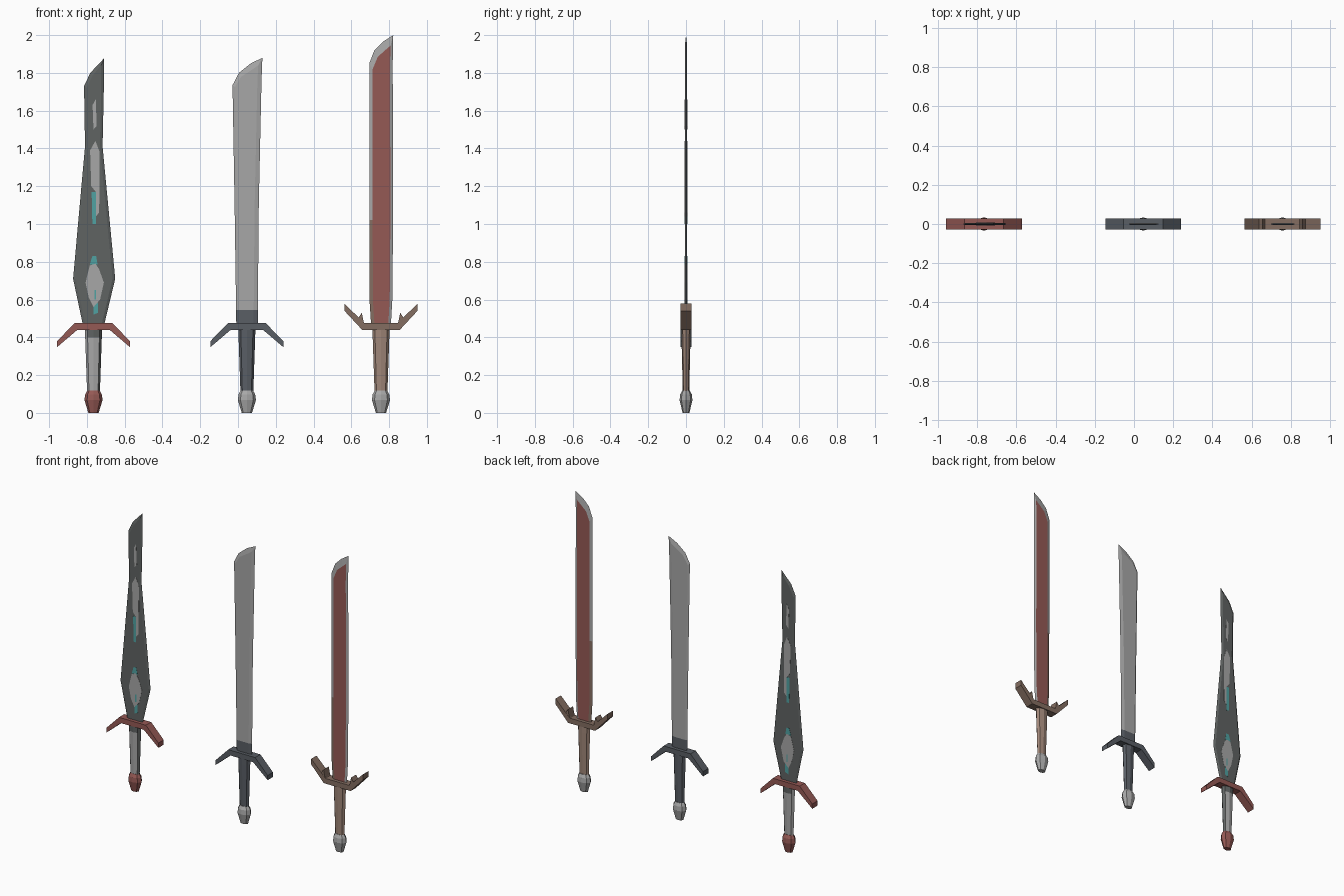
import bpy, bmesh, math

if "Cube" in bpy.data.objects:
    bpy.data.objects.remove(bpy.data.objects["Cube"])


def material(name, rgb):
    m = bpy.data.materials.new(name)
    m.diffuse_color = (*rgb, 1)
    m.use_nodes = True
    m.node_tree.nodes["Principled BSDF"].inputs["Base Color"].default_value = m.diffuse_color
    return m


GREY = material("light steel", (0.39, 0.39, 0.39))
DARK = material("dark iron", (0.115, 0.125, 0.123))
SLATE = material("slate", (0.10, 0.112, 0.13))
RED = material("dull red", (0.30, 0.10, 0.09))
TAN = material("tan leather", (0.35, 0.24, 0.19))
BROWN = material("brown bronze", (0.23, 0.155, 0.12))
TEAL = material("teal", (0.08, 0.36, 0.36))


def finish(name, bm, x, mats, rule=None):
    bmesh.ops.remove_doubles(bm, verts=bm.verts, dist=1e-5)
    bmesh.ops.recalc_face_normals(bm, faces=bm.faces)
    me = bpy.data.meshes.new(name)
    if rule:
        for f in bm.faces:
            f.material_index = rule(f.calc_center_median())
    bm.to_mesh(me)
    bm.free()
    for m in mats:
        me.materials.append(m)
    ob = bpy.data.objects.new(name, me)
    ob.location.x = x
    bpy.context.collection.objects.link(ob)
    return ob


def prism(name, pts, y0, y1, x, mat):
    """Outline in x, z extruded along y."""
    bm = bmesh.new()
    f = bm.faces.new([bm.verts.new((px, y0, pz)) for px, pz in pts])
    r = bmesh.ops.extrude_face_region(bm, geom=[f])
    for v in r["geom"]:
        if isinstance(v, bmesh.types.BMVert):
            v.co.y = y1
    return finish(name, bm, x, [mat])


def lathe(name, rings, x, mats, rule=None, n=8):
    """Stack of elliptical rings (z, rx, ry) with capped ends."""
    bm = bmesh.new()
    loops = []
    for z, rx, ry in rings:
        loops.append([bm.verts.new((rx * math.cos(a), ry * math.sin(a), z))
                      for a in (2 * math.pi * i / n for i in range(n))])
    for a, b in zip(loops, loops[1:]):
        for i in range(n):
            j = (i + 1) % n
            bm.faces.new((a[i], a[j], b[j], b[i]))
    bm.faces.new(loops[0][::-1])
    bm.faces.new(loops[-1])
    return finish(name, bm, x, mats, rule)


def blade(name, rows, inset_l, inset_r, x, mats, rule=None, t=0.006):
    """Rows (z, left, right, drop): sharp edges at y = 0, raised flat between."""
    bm = bmesh.new()
    loops = []
    for z, l, r, drop in rows:
        ir = r - inset_r
        il = min(l + inset_l, ir)
        co = [(l, 0, z), (il, -t, z - drop), (ir, -t, z - drop),
              (r, 0, z), (ir, t, z - drop), (il, t, z - drop)]
        loops.append([bm.verts.new(c) for c in co])
    for a, b in zip(loops, loops[1:]):
        for i in range(6):
            j = (i + 1) % 6
            bm.faces.new((a[i], a[j], b[j], b[i]))
    # close the inner tip
    top = loops[-1]
    bm.faces.new((top[0], top[1], top[5]))
    bm.faces.new((top[1], top[2], top[4], top[5]))
    bm.faces.new((top[2], top[3], top[4]))
    bmesh.ops.dissolve_degenerate(bm, dist=1e-5, edges=bm.edges)
    return finish(name, bm, x, mats, rule)


def mirrored(half):
    """Half outline from bottom centre to top centre, reflected in x."""
    return half + [(-px, pz) for px, pz in reversed(half)]


DOWN = mirrored([(0.085, 0.44), (0.193, 0.348), (0.193, 0.38), (0.10, 0.475)])
UP = mirrored([(0.10, 0.44), (0.193, 0.54), (0.193, 0.578), (0.088, 0.475)])
POMMEL = [(0, 0.027, 0.018), (0.068, 0.048, 0.034), (0.098, 0.044, 0.031), (0.118, 0.033, 0.02)]
GRIP = [(0.11, 0.034, 0.017), (0.40, 0.044, 0.024), (0.45, 0.045, 0.025)]

LEFT, MID, RIGHT = -0.765, 0.047, 0.757

# Pommels, grips and guards
for tag, x, pom, grip, guard, shape in (
        ("left", LEFT, RED, GREY, RED, DOWN),
        ("middle", MID, GREY, SLATE, SLATE, DOWN),
        ("right", RIGHT, GREY, TAN, BROWN, UP)):
    lathe(tag + "_pommel", POMMEL, x, [pom])
    rule = None
    if tag == "left":   # worn grip, dark on one side and under the guard
        rule = lambda c: int(c.x > 0.03 or (c.z > 0.4 and c.x > -0.02))
    lathe(tag + "_grip", GRIP, x, [grip, DARK], rule)
    prism(tag + "_guard", shape, -0.028, 0.028, x, guard)

# Small prongs on the right guard
for s in (-1, 1):
    prism("guard_prong", [(s * 0.088, 0.465), (s * 0.125, 0.495), (s * 0.102, 0.53)],
          -0.027, 0.027, RIGHT, BROWN)

# Left blade: leaf shaped
blade("left_blade", [
    (0.46, -0.055, 0.055, 0), (0.71, -0.108, 0.115, 0), (1.41, -0.045, 0.048, 0),
    (1.73, -0.05, 0.055, 0.01), (1.80, -0.017, 0.055, 0.012), (1.876, 0.055, 0.055, 0.035)],
    0.014, 0.014, LEFT, [DARK])

# Middle blade: broad, dark at the root
blade("middle_blade", [
    (0.46, -0.056, 0.058, 0), (0.545, -0.057, 0.058, 0), (1.1, -0.065, 0.063, 0),
    (1.735, -0.076, 0.077, 0.01), (1.80, -0.042, 0.079, 0.02), (1.85, 0.02, 0.081, 0.03),
    (1.88, 0.082, 0.082, 0.04)],
    0.012, 0.022, MID, [GREY, SLATE], lambda c: int(c.z < 0.545))


# Right blade: red flats, steel rim turning bronze low on the left
def right_rule(c):
    if abs(c.y) > 0.0055:
        return 1
    return 2 if c.z < 1.02 and c.x < 0 else 0


blade("right_blade", [
    (0.46, -0.052, 0.052, 0), (0.60, -0.061, 0.06, 0), (1.02, -0.062, 0.064, 0),
    (1.85, -0.062, 0.062, 0.03), (1.92, -0.035, 0.063, 0.035), (1.965, 0.01, 0.064, 0.04),
    (2.0, 0.065, 0.065, 0.055)],
    0.018, 0.014, RIGHT, [GREY, RED, BROWN], right_rule)

# Worn patches on both flats of the left blade
PATCHES = [
    ("worn_diamond", GREY, [(0, 0.56), (0.035, 0.60), (0.055, 0.69), (0.03, 0.76),
                            (0.01, 0.79), (-0.02, 0.78), (-0.042, 0.69), (-0.025, 0.61)]),
    ("worn_streak_low", GREY, [(0.012, 1.04), (0.03, 1.06), (0.033, 1.38), (0.01, 1.44),
                               (-0.018, 1.39), (-0.012, 1.20), (0.012, 1.17)]),
    ("worn_streak_high", GREY, [(0.0, 1.50), (0.017, 1.52), (0.012, 1.66), (-0.005, 1.63)]),
    ("teal_mark_top", TEAL, [(-0.02, 0.785), (0.022, 0.785), (0.014, 0.83), (-0.006, 0.83)]),
    ("teal_mark_bottom", TEAL, [(0.0, 0.52), (0.024, 0.53), (0.022, 0.60), (0.0, 0.565)]),
    ("teal_mark_streak", TEAL, [(-0.006, 1.0), (0.012, 1.0), (0.012, 1.17), (-0.01, 1.17)]),
    ("teal_sliver", TEAL, [(0.004, 0.60), (0.014, 0.60), (0.014, 0.65), (0.004, 0.65)]),
]
for name, mat, pts in PATCHES:
    lift = 0.0076 if name == "teal_sliver" else 0.007
    for s in (-1, 1):
        prism(name, pts, s * 0.004, s * lift, LEFT, mat)
